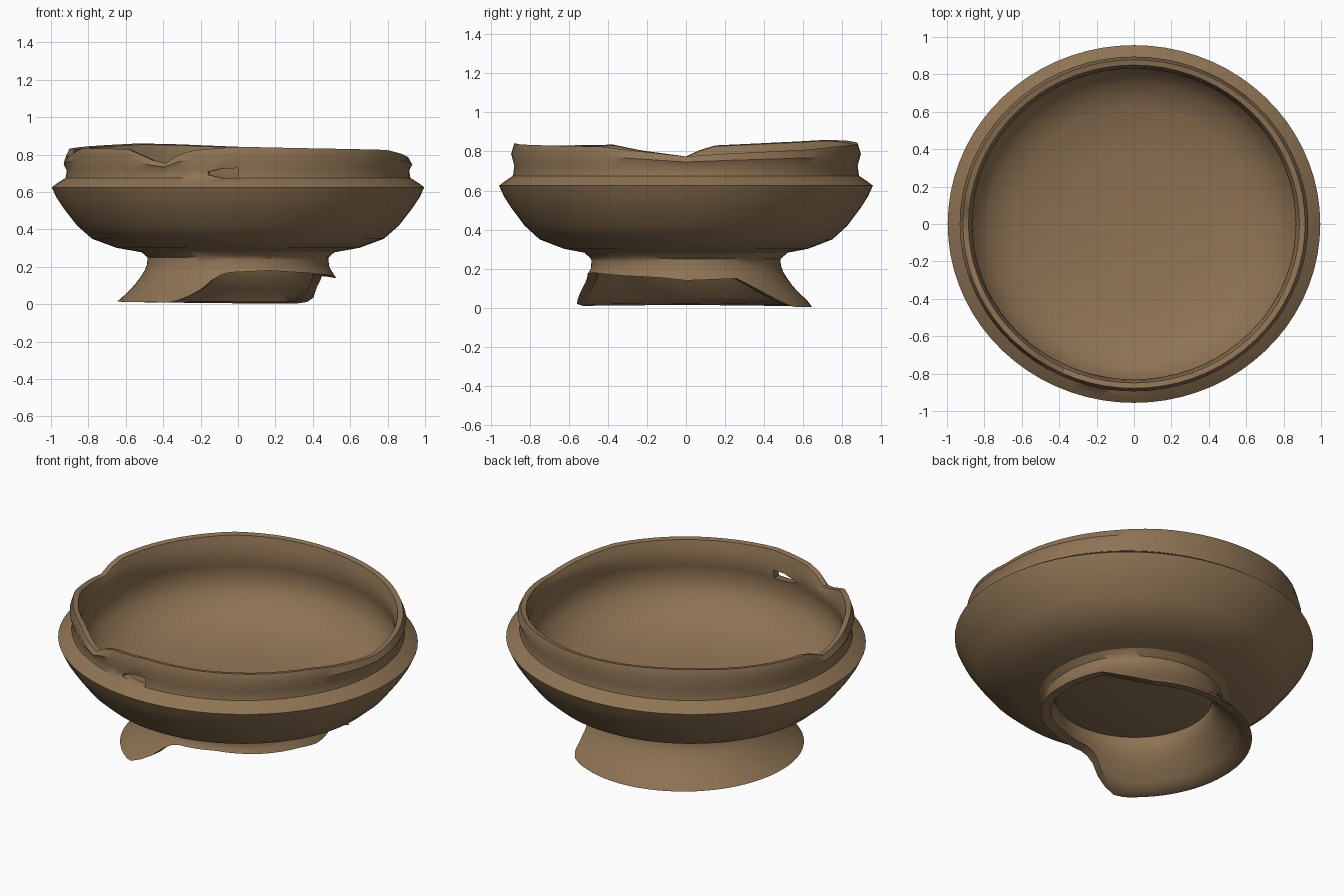
import bpy, bmesh, math

if "Cube" in bpy.data.objects:
    bpy.data.objects.remove(bpy.data.objects["Cube"])

SEG = 72

clay = bpy.data.materials.new("brown clay")
clay.diffuse_color = (0.27, 0.172, 0.088, 1)
clay.use_nodes = True
clay.node_tree.nodes["Principled BSDF"].inputs["Base Color"].default_value = clay.diffuse_color


def lerp(table, v):
    """Piecewise linear lookup in a sorted list of (key, value)."""
    for (a, x), (b, y) in zip(table, table[1:]):
        if a <= v <= b:
            return x + (y - x) * (v - a) / (b - a)
    return table[0][1] if v < table[0][0] else table[-1][1]


def ring_mesh(rings, closed=False):
    """Join rings of points into a quad skin."""
    bm = bmesh.new()
    vs = [[bm.verts.new(p) for p in ring] for ring in rings]
    faces = {}
    n = len(vs)
    for i in range(n if closed else n - 1):
        for j in range(SEG):
            k, m = (j + 1) % SEG, (i + 1) % n
            faces[i, j] = bm.faces.new((vs[i][j], vs[i][k], vs[m][k], vs[m][j]))
    return bm, vs, faces


def finish(bm, name):
    bmesh.ops.remove_doubles(bm, verts=bm.verts[:], dist=0.0005)
    bmesh.ops.recalc_face_normals(bm, faces=bm.faces[:])
    me = bpy.data.meshes.new(name)
    bm.to_mesh(me)
    bm.free()
    ob = bpy.data.objects.new(name, me)
    bpy.context.collection.objects.link(ob)
    me.materials.append(clay)
    bpy.ops.object.select_all(action='DESELECT')
    ob.select_set(True)
    bpy.context.view_layer.objects.active = ob
    bpy.ops.object.shade_smooth_by_angle(angle=math.radians(40))
    return ob


# Worn, chipped rim height by angle (degrees from +x)
rim = [(0, .775), (15, .79), (45, .81), (60, .825), (90, .842), (110, .855),
       (125, .86), (150, .845), (172, .83), (180, .775), (195, .805), (205, .835),
       (230, .83), (237, .79), (244, .745), (252, .82), (270, .842),
       (290, .835), (330, .825), (345, .80), (360, .775)]

# Bowl profile: underside centre, outside, rim, inside, floor centre
profile = [(0, .225), (.3, .24), (.5, .275), (.65, .302), (.78, .35), (.86, .42),
           (.93, .51), (.97, .57), (.996, .625), (.965, .648), (.922, .675),
           (.915, .725), (.932, .78), (.915, .83),
           (.885, .825), (.872, .78), (.865, .725), (.875, .675), (.89, .6),
           (.86, .52), (.78, .43), (.65, .37), (.4, .33), (0, .315)]
OUT_LO, OUT_HI, IN_HI, IN_LO = 10, 11, 16, 17

rings = []
for i, (r, z) in enumerate(profile):
    ring = []
    for j in range(SEG):
        a = 360 * j / SEG
        zz = z if z < .7 else .7 + (z - .7) * (lerp(rim, a) - .7) / .13
        if j == 52:                      # pinch the left end of the wall hole
            if i in (OUT_LO, IN_LO):
                zz = .692
            elif i in (OUT_HI, IN_HI):
                zz = .708
        t = math.radians(a)
        ring.append((r * math.cos(t), .96 * r * math.sin(t), zz))
    rings.append(ring)
bm, vs, faces = ring_mesh(rings)

# Small hole through the front wall
cols = (52, 53)
bmesh.ops.delete(bm, geom=[faces[i, j] for i in (OUT_LO, IN_HI) for j in cols],
                 context='FACES_ONLY')
for j in cols:
    for o, n in ((OUT_LO, IN_LO), (OUT_HI, IN_HI)):
        bm.faces.new((vs[o][j], vs[o][j + 1], vs[n][j + 1], vs[n][j]))
for j in (cols[0], cols[-1] + 1):
    bm.faces.new((vs[OUT_LO][j], vs[OUT_HI][j], vs[IN_HI][j], vs[IN_LO][j]))
finish(bm, "bowl")

# Flared foot ring, broken away at the front right
foot_r = [(.02, .645), (.05, .605), (.1, .555), (.15, .518), (.2, .487),
          (.25, .483), (.29, .53)]
foot_bottom = [(0, .14), (30, .15), (42, .09), (52, .02), (58, .005), (90, .005),
               (180, .015), (235, .01), (242, .025), (250, .08), (257, .15),
               (265, .17), (290, .18), (320, .165), (345, .155), (360, .14)]
STEPS = 8
outer, inner = [], []
for s in range(STEPS + 1):
    f = s / STEPS
    ro, ri = [], []
    for j in range(SEG):
        a = 360 * j / SEG
        t = math.radians(a)
        zb = lerp(foot_bottom, a)
        z = .285 + (zb - .285) * f
        r = lerp(foot_r, z)
        ro.append((r * math.cos(t), r * math.sin(t), z))
        q = lerp(foot_r, z) - .055 if z < .22 else .43
        ri.append((q * math.cos(t), q * math.sin(t), z + .008 * f))
    outer.append(ro)
    inner.append(ri)
bm, vs, faces = ring_mesh(outer + inner[::-1], closed=True)
finish(bm, "foot_ring")
